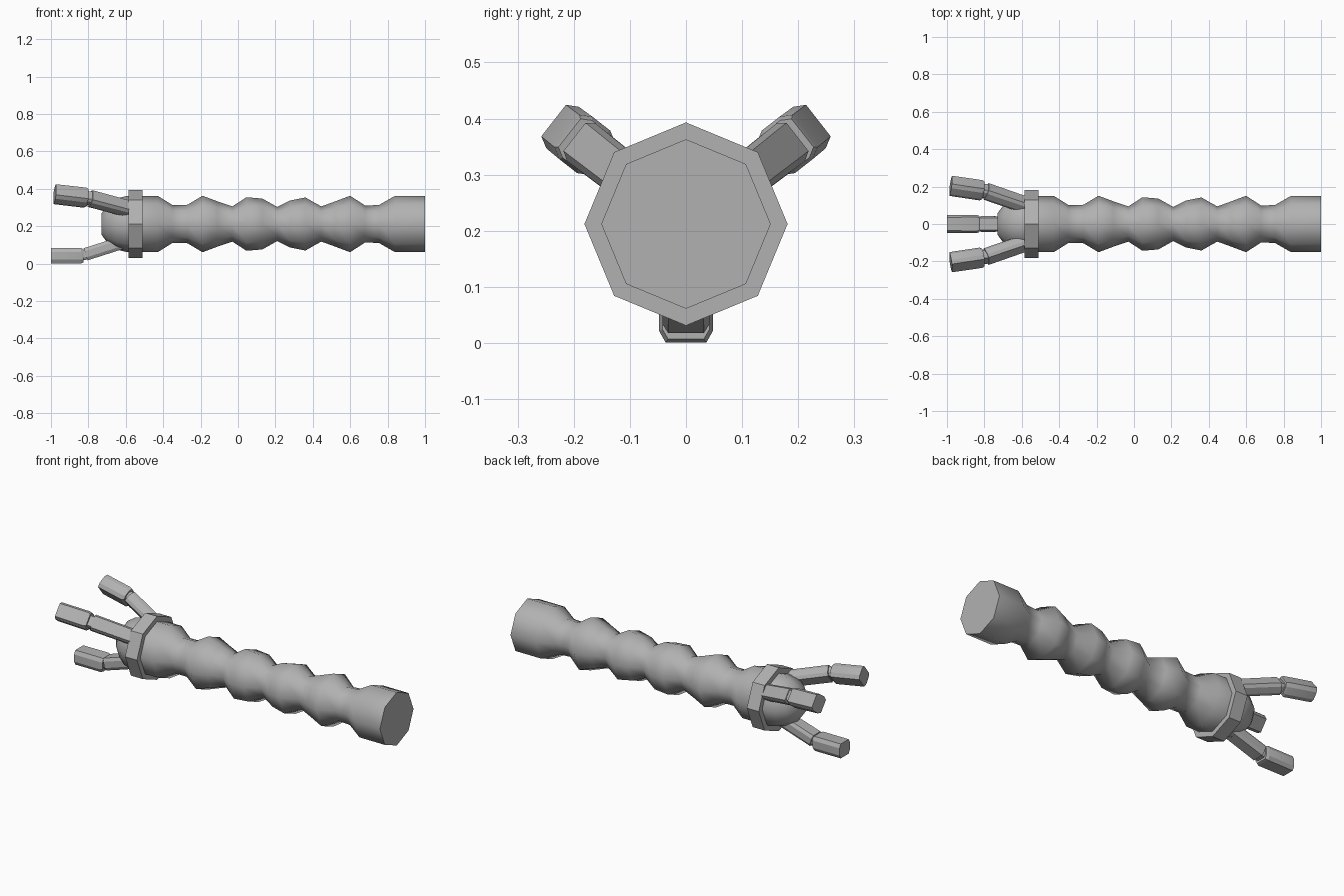
import bpy, bmesh, math
from mathutils import Vector

if "Cube" in bpy.data.objects:
    bpy.data.objects.remove(bpy.data.objects["Cube"])

CZ = 0.212  # height of the arm's axis

# Dark grey finish shared by all parts
grey = bpy.data.materials.new("dark_grey")
grey.diffuse_color = (0.44, 0.44, 0.44, 1)
grey.use_nodes = True
grey.node_tree.nodes["Principled BSDF"].inputs["Base Color"].default_value = grey.diffuse_color


def finish(name, bm, angle):
    bmesh.ops.recalc_face_normals(bm, faces=bm.faces)
    me = bpy.data.meshes.new(name)
    bm.to_mesh(me)
    bm.free()
    me.materials.append(grey)
    ob = bpy.data.objects.new(name, me)
    bpy.context.collection.objects.link(ob)
    bpy.ops.object.select_all(action='DESELECT')
    ob.select_set(True)
    bpy.context.view_layer.objects.active = ob
    bpy.ops.object.shade_smooth_by_angle(angle=math.radians(angle))
    return ob


def loft(name, rings, angle):
    """Skin a list of equal-length point rings and cap both ends."""
    bm = bmesh.new()
    vr = [[bm.verts.new(p) for p in r] for r in rings]
    n = len(vr[0])
    for a, b in zip(vr, vr[1:]):
        for i in range(n):
            j = (i + 1) % n
            bm.faces.new((a[i], a[j], b[j], b[i]))
    bm.faces.new(vr[0])
    bm.faces.new(vr[-1])
    return finish(name, bm, angle)


def lathe(name, profile, angle=70):
    """Eight-sided turned part along x from (x, radius) pairs."""
    rings = [[(x, r * math.sin(i * math.pi / 4), CZ + r * math.cos(i * math.pi / 4))
              for i in range(8)] for x, r in profile]
    return loft(name, rings, angle)


# Ribbed flexible arm with a flat end
lathe("ribbed_arm", [
    (1, .151), (.84, .151), (.755, .102), (.68, .098), (.60, .151), (.52, .121),
    (.445, .094), (.36, .142), (.28, .126), (.21, .091), (.13, .136), (.045, .143),
    (-.03, .094), (-.11, .121), (-.19, .151), (-.27, .103), (-.35, .101),
    (-.43, .151), (-.55, .151)])

# Wrist collar and rounded palm
lathe("wrist_collar", [(-.585, .181), (-.51, .181)], 40)
lathe("rounded_palm", [(-.55, .151), (-.60, .149), (-.65, .136), (-.695, .105),
                       (-.73, .057)])


def segment(name, ang, stations):
    """Chamfered bar; stations are (x, radial distance, half width, half thickness)."""
    out = Vector((0, math.cos(ang), math.sin(ang)))
    tan = Vector((0, -math.sin(ang), math.cos(ang)))
    ex = Vector((1, 0, 0))
    (x0, r0), (x1, r1) = stations[0][:2], stations[-1][:2]
    axis = (ex * (x1 - x0) + out * (r1 - r0)).normalized()
    nrm = axis.cross(tan)
    shape = [(1, .5), (.76, 1), (-.76, 1), (-1, .5),
             (-1, -.5), (-.76, -1), (.76, -1), (1, -.5)]
    rings = []
    for x, r, w, h in stations:
        c = Vector((0, 0, CZ)) + ex * x + out * r
        rings.append([c + tan * (a * w) + nrm * (b * h) for a, b in shape])
    loft(name, rings, 25)


# Three jointed fingers: base, knuckle and tip along (x, radial distance)
for label, deg, base, knuckle, joint, tip in (
        ("lower", 270, (-.57, .084), (-.815, .162), (-.835, .170), (-1, .170)),
        ("left", 38, (-.55, .116), (-.79, .221), (-.815, .229), (-.98, .259)),
        ("right", 142, (-.55, .116), (-.79, .221), (-.815, .229), (-.98, .259))):
    a = math.radians(deg)
    segment(label + "_finger_base", a, [(*base, .040, .034), (*knuckle, .042, .034)])
    segment(label + "_finger_knuckle", a, [(knuckle[0] + .01, knuckle[1], .034, .027),
                                           (joint[0] - .01, joint[1], .034, .027)])
    segment(label + "_finger_tip", a, [
        (joint[0] + .01, joint[1], .042, .035), (joint[0] - .004, joint[1], .048, .041),
        (*tip, .047, .041)])
